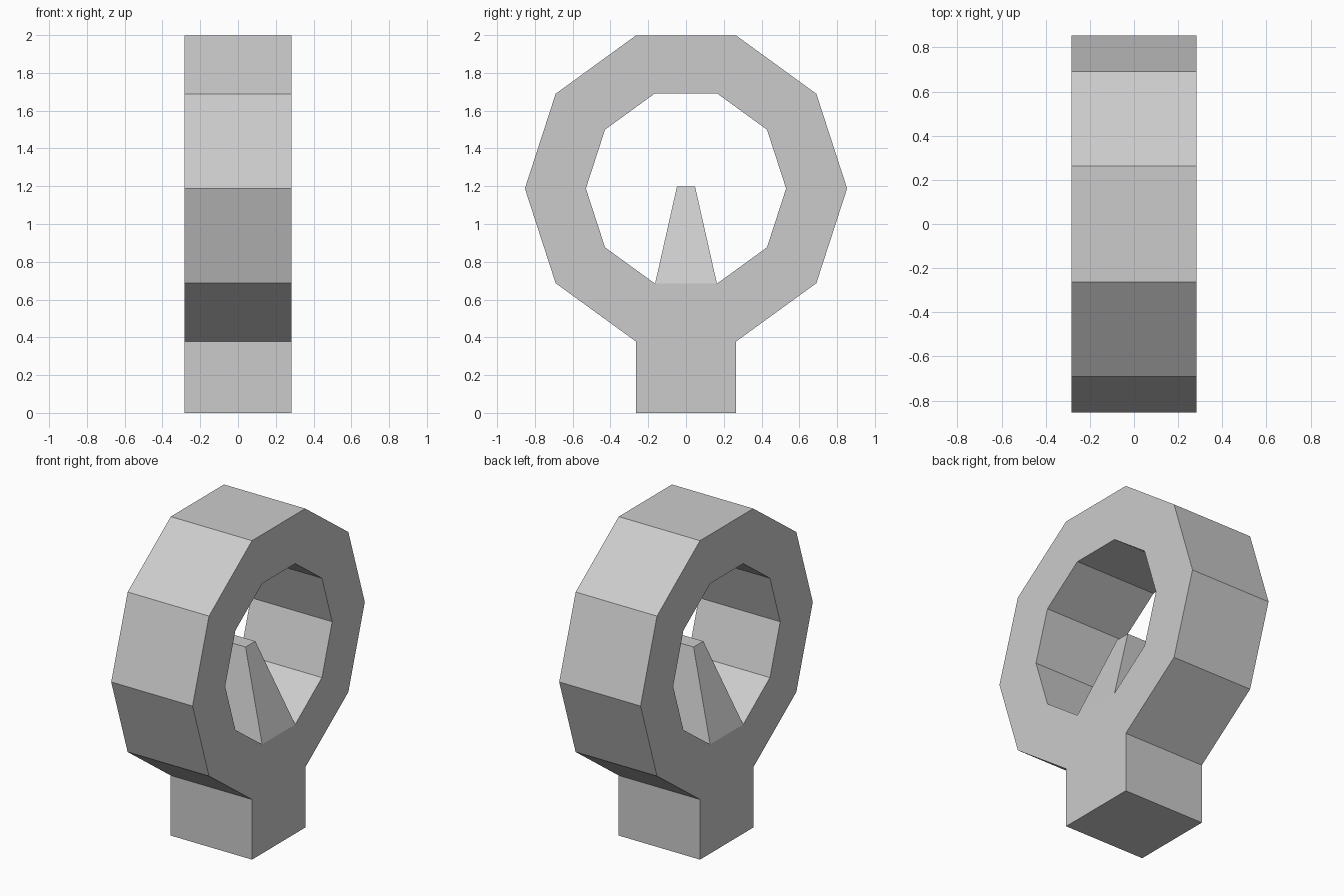
import bpy, bmesh, math
from mathutils import Vector

if "Cube" in bpy.data.objects:
    bpy.data.objects.remove(bpy.data.objects["Cube"])

SIDES, HALF_X, CZ = 10, 0.282, 1.188
R_OUT, R_IN = 0.853, 0.53

bm = bmesh.new()


def ring_points(r):
    return [bm.verts.new((-HALF_X, r * math.cos(2 * math.pi * i / SIDES),
                          CZ + r * math.sin(2 * math.pi * i / SIDES)))
            for i in range(SIDES)]


# flat ten-sided ring profile
outer, inner = ring_points(R_OUT), ring_points(R_IN)
for i in range(SIDES):
    j = (i + 1) % SIDES
    bm.faces.new((outer[i], outer[j], inner[j], inner[i]))

# stem profile below the lowest ring segment
a, b = outer[7], outer[8]
foot_a = bm.verts.new((-HALF_X, a.co.y, 0))
foot_b = bm.verts.new((-HALF_X, b.co.y, 0))
bm.faces.new((foot_a, foot_b, b, a))
bmesh.ops.recalc_face_normals(bm, faces=bm.faces[:])

# thicken the profile along x
profile = bm.faces[:]
ext = bmesh.ops.extrude_face_region(bm, geom=profile, use_keep_orig=True)
bmesh.ops.translate(bm, vec=(2 * HALF_X, 0, 0),
                    verts=[g for g in ext["geom"] if isinstance(g, bmesh.types.BMVert)])
bmesh.ops.recalc_face_normals(bm, faces=bm.faces[:])

# tapered pointer pulled up from the lowest inner face
target = Vector((0, 0, CZ - R_IN * math.cos(math.pi / SIDES)))
seat = min(bm.faces, key=lambda f: (f.calc_center_median() - target).length)
res = bmesh.ops.extrude_discrete_faces(bm, faces=[seat])
tip = res["faces"][0]
for v in tip.verts:
    v.co = (math.copysign(0.086, v.co.x), math.copysign(0.048, v.co.y), 1.198)
bmesh.ops.remove_doubles(bm, verts=bm.verts[:], dist=1e-5)
bmesh.ops.recalc_face_normals(bm, faces=bm.faces[:])

mesh = bpy.data.meshes.new("ring_with_stem_and_pointer")
bm.to_mesh(mesh)
bm.free()
obj = bpy.data.objects.new("ring_with_stem_and_pointer", mesh)
bpy.context.collection.objects.link(obj)
